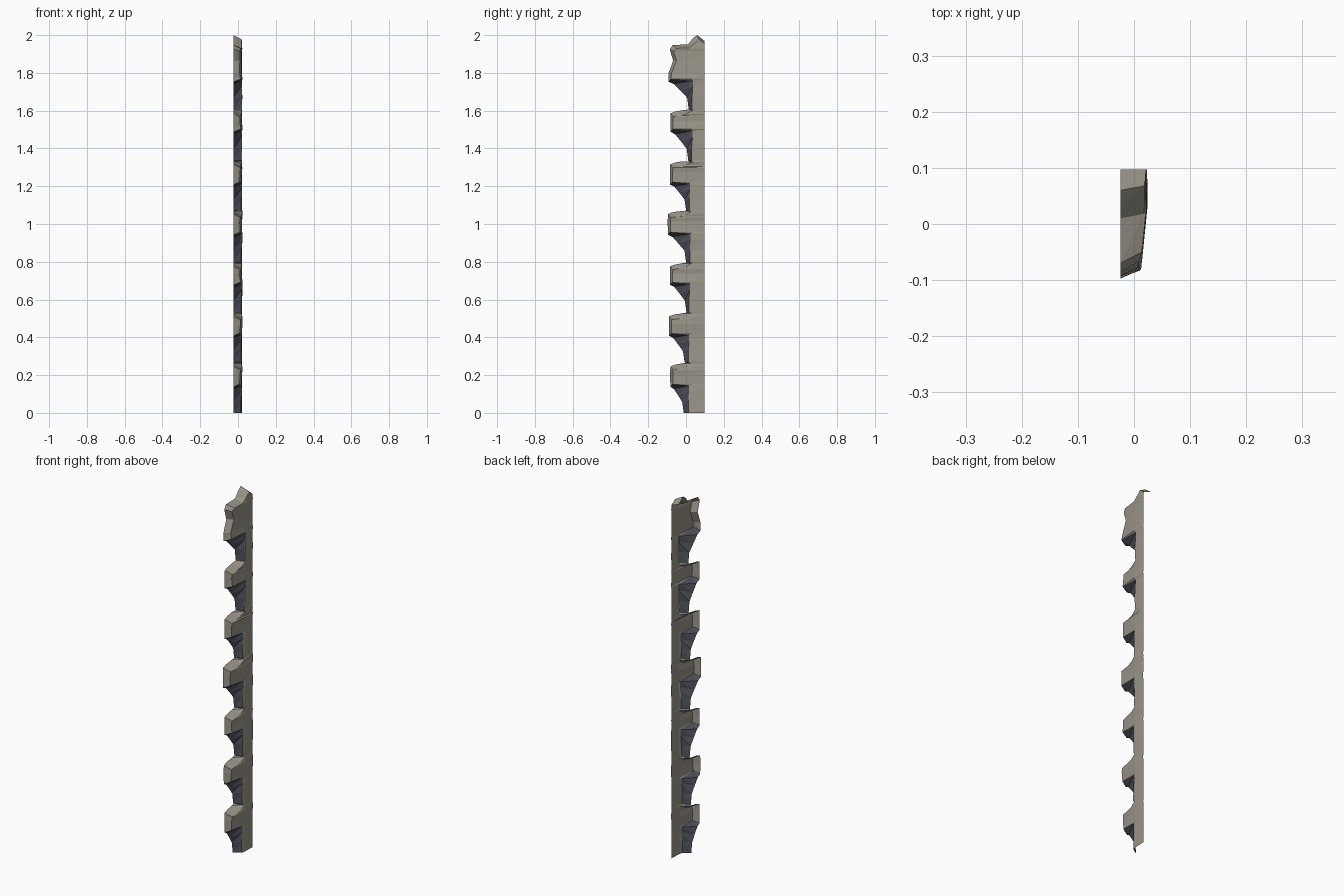
import bpy, bmesh, random

if "Cube" in bpy.data.objects:
    bpy.data.objects.remove(bpy.data.objects["Cube"])

random.seed(4)
BACK, SPINE_Y, EDGE_Y = -0.026, 0.03, 0.097


def material(name, rgb):
    m = bpy.data.materials.new(name)
    m.diffuse_color = (*rgb, 1)
    m.use_nodes = True
    m.node_tree.nodes["Principled BSDF"].inputs["Base Color"].default_value = m.diffuse_color
    return m


stone = material("warm grey stone", (0.33, 0.305, 0.255))
slate = material("dark slate underside", (0.085, 0.085, 0.11))

# Each row: back-rim z, y / front-rim z, y / colour of side strip up to next row
rows = []


def row(zb, yb, zt, yt, dark=False):
    rows.append((zb, yb, zt, yt, dark))


def underside(z0, a, y0, inner, tip):
    """Flaring dark recess below a tooth whose lower edge is at z = a."""
    h = a - z0
    row(z0, y0, z0, inner, True)
    row(z0 + h * 0.38, y0 - 0.008, z0 + h * 0.40, inner, True)
    row(z0 + h * 0.62, y0 + (tip - y0) * 0.40, z0 + h * 0.75, inner + 0.004, True)
    row(a - h * 0.15, y0 + (tip - y0) * 0.72, a - 0.006, inner + 0.004, True)
    row(a - 0.012, tip + 0.003, a + 0.002, tip + 0.016)


def tooth_top(b, tip, notch, inner):
    """Square tooth end with a chamfered upper side."""
    row(b - 0.045, tip + 0.002, b - 0.045, tip + 0.016)
    row(b - 0.004, tip + 0.003, b - 0.022, tip + 0.018)
    row(b + 0.006, tip + 0.03, b - 0.016, -0.03)
    row(b + 0.012, -0.02, b - 0.008, 0.0)
    row(notch - 0.004, inner - 0.014, notch - 0.008, inner + 0.006)


# Teeth: lower edge, upper edge, tip y, notch z, gap y on back rim, gap y on front rim
teeth = [
    (0.15, 0.25, -0.086, 0.27, -0.012, 0.012),
    (0.42, 0.515, -0.093, 0.535, -0.008, 0.013),
    (0.69, 0.78, -0.087, 0.80, 0.002, 0.016),
    (0.955, 1.057, -0.099, 1.075, 0.000, 0.020),
    (1.22, 1.32, -0.087, 1.335, 0.000, 0.018),
    (1.50, 1.59, -0.085, 1.61, 0.012, 0.030),
]
z0 = 0.0
for i, (a, b, tip, notch, y0, inner) in enumerate(teeth):
    underside(z0, a, y0, inner, tip)
    nxt = teeth[i + 1][5] if i < 5 else 0.03
    tooth_top(b, tip, notch, nxt)
    z0 = notch

# Broken top block
underside(z0, 1.765, 0.014, 0.032, -0.096)
for r in [(1.80, -0.092, 1.80, -0.076), (1.865, -0.068, 1.865, -0.05),
          (1.925, -0.086, 1.915, -0.066), (1.948, -0.07, 1.93, -0.05),
          (1.95, 0.01, 1.933, 0.018), (1.985, 0.038, 1.955, 0.045),
          (2.0, 0.06, 1.978, 0.068), (1.97, EDGE_Y, 1.955, EDGE_Y)]:
    row(*r)

# Open shell: back rim, front rim, spine line and straight edge
bm = bmesh.new()
grid = []
for zb, yb, zt, yt, dark in rows:
    tilt = (yt + 0.1) / 0.2
    j = random.uniform(-0.003, 0.003)
    zs = min(zt, 1.975)
    grid.append([bm.verts.new(p) for p in (
        (BACK, yb, zb),
        (0.007 + 0.013 * tilt + j, yt, zt),
        (0.019 + j, max(SPINE_Y, yt), zs),
        (0.020 + j / 2, EDGE_Y, min(zs, 1.955)))])
for k in range(len(rows) - 1):
    for c in range(3):
        lo, hi = grid[k], grid[k + 1]
        for tri in ((lo[c], lo[c + 1], hi[c + 1]), (lo[c], hi[c + 1], hi[c])):
            f = bm.faces.new(tri)
            f.material_index = 1 if (c == 0 and rows[k][4]) else 0
            f.normal_update()
            if f.normal.x < 0:
                f.normal_flip()
bmesh.ops.remove_doubles(bm, verts=bm.verts, dist=0.0008)
bmesh.ops.dissolve_degenerate(bm, edges=bm.edges, dist=0.0005)

# Centre on y
ys = [v.co.y for v in bm.verts]
bmesh.ops.translate(bm, verts=bm.verts, vec=(0.002, -(min(ys) + max(ys)) / 2, 0))

mesh = bpy.data.meshes.new("toothed_stone_edge")
bm.to_mesh(mesh)
bm.free()
mesh.materials.append(stone)
mesh.materials.append(slate)
obj = bpy.data.objects.new("toothed_stone_edge", mesh)
bpy.context.collection.objects.link(obj)
